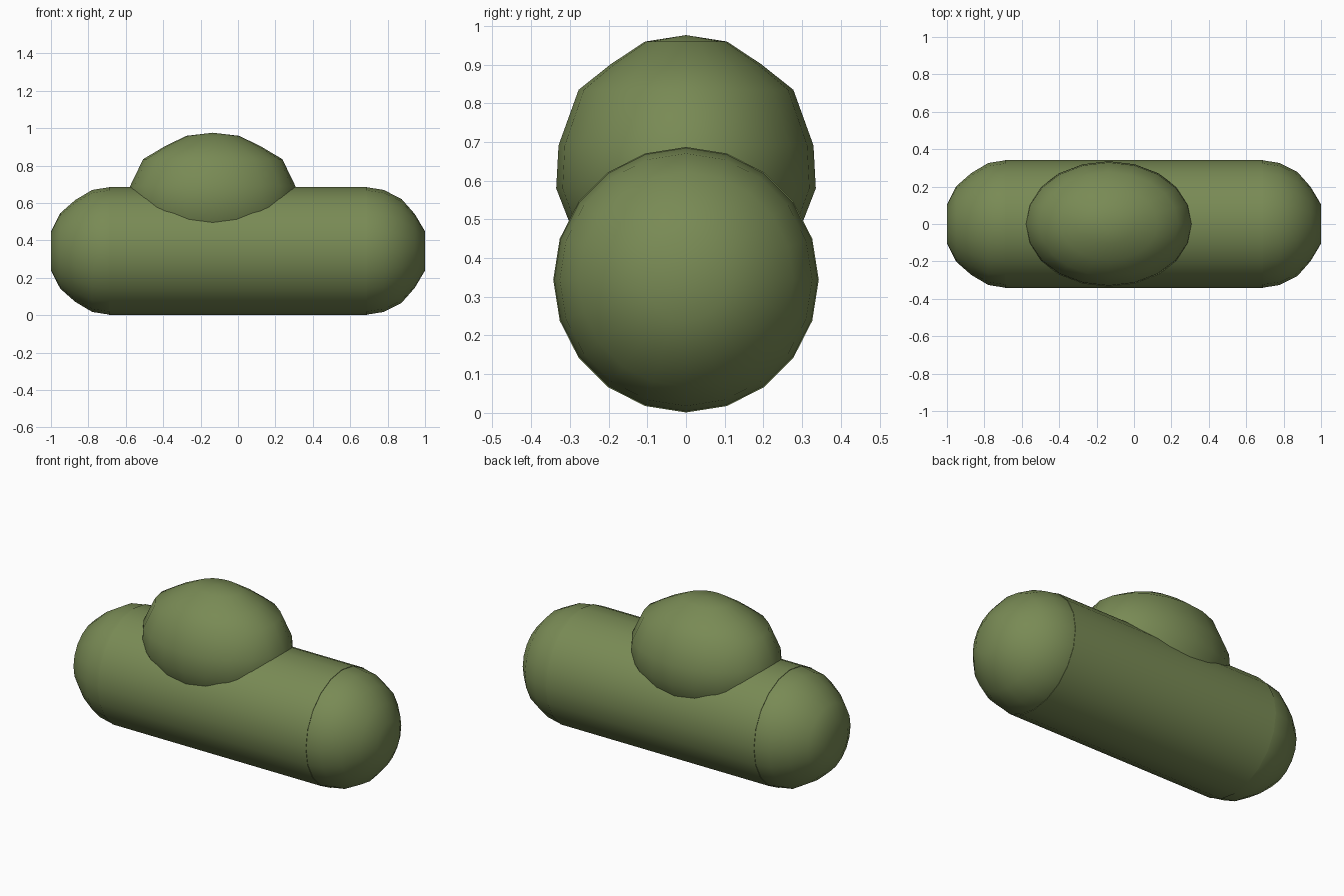
import bpy, bmesh, math
from mathutils import Matrix

if "Cube" in bpy.data.objects:
    bpy.data.objects.remove(bpy.data.objects["Cube"])

olive = bpy.data.materials.new("olive green")
olive.diffuse_color = (0.19, 0.255, 0.09, 1)
olive.use_nodes = True
olive.node_tree.nodes["Principled BSDF"].inputs["Base Color"].default_value = olive.diffuse_color

R, ZC, SIDES = 0.343, 0.344, 20


def lathe(name, profile, matrix):
    """Spin (radius, height) points about local z, closing both ends."""
    bm = bmesh.new()
    rings = []
    for r, h in profile:
        if r < 1e-5:
            rings.append([bm.verts.new((0, 0, h))])
        else:
            rings.append([bm.verts.new((r * math.cos(2 * math.pi * i / SIDES),
                                        r * math.sin(2 * math.pi * i / SIDES), h))
                          for i in range(SIDES)])
    for a, b in zip(rings, rings[1:]):
        for i in range(SIDES):
            j = (i + 1) % SIDES
            quad = [a[i % len(a)], a[j % len(a)], b[j % len(b)], b[i % len(b)]]
            bm.faces.new(list(dict.fromkeys(quad)))
    bm.transform(matrix)
    bmesh.ops.recalc_face_normals(bm, faces=bm.faces[:])
    me = bpy.data.meshes.new(name)
    bm.to_mesh(me)
    bm.free()
    me.materials.append(olive)
    ob = bpy.data.objects.new(name, me)
    bpy.context.collection.objects.link(ob)
    bpy.ops.object.select_all(action='DESELECT')
    ob.select_set(True)
    bpy.context.view_layer.objects.active = ob
    bpy.ops.object.shade_smooth_by_angle(angle=math.radians(50))
    return ob


def ball(steps):
    """Profile from (elevation, radius factor) pairs."""
    return [(k * math.cos(math.radians(e)), k * math.sin(math.radians(e))) for e, k in steps]


along_x = Matrix.Rotation(math.radians(90), 4, 'Y')

# long round body
lathe("body", [(0, -0.69), (R, -0.69), (R, 0.69), (0, 0.69)],
      Matrix.Translation((0, 0, ZC)) @ along_x)

# rounded ends, slightly flattened at the tips
half = [(0, 1), (18, 1), (36, 0.985), (54, 0.975), (72, 1)]
end = ball([(-e, k) for e, k in half[:0:-1]] + half) + [(0, 0)]
end = [(0, -0.951)] + ball([(-72, 1), (-54, 1), (-36, 0.98), (-18, 1), (0, 1),
                            (18, 1), (36, 1), (54, 0.98), (72, 1)]) + [(0, 0.955)]
for side, name in ((-1, "left_end"), (1, "right_end")):
    lathe(name, end, Matrix.Translation((side * 0.673, 0, ZC)) @ along_x @ Matrix.Scale(R, 4))

# oval dome on top
dome = ball([(-90, 1), (-72, 1), (-54, 0.98), (-36, 1), (-9, 0.99),
             (10, 0.975), (36, 1), (54, 0.965), (72, 1), (90, 1)])
lathe("dome", dome, Matrix.Translation((-0.135, 0, 0.633)) @ Matrix.Diagonal((0.46, R, R, 1)))
